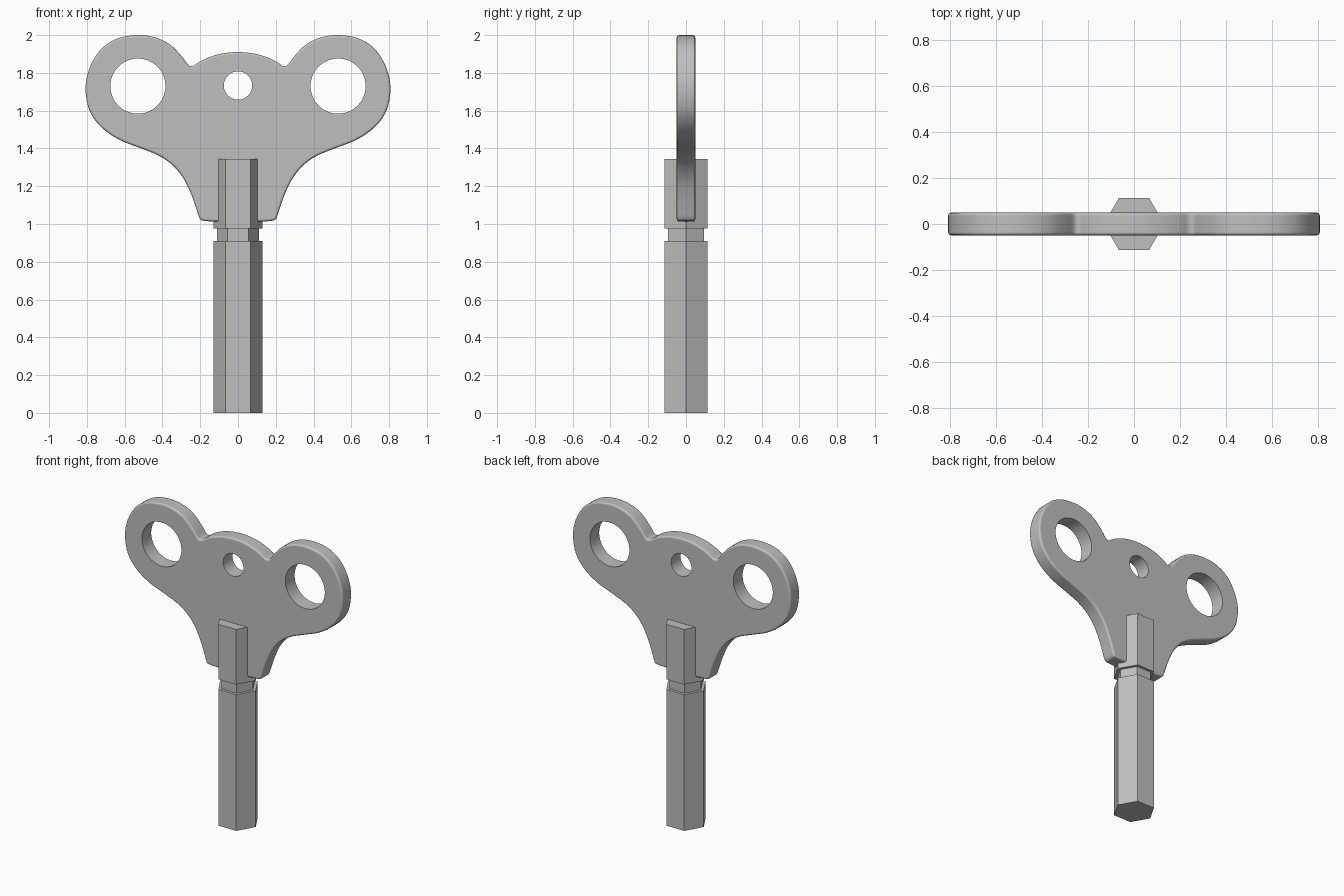
import bpy, bmesh, math
from mathutils import Vector

if "Cube" in bpy.data.objects:
    bpy.data.objects.remove(bpy.data.objects["Cube"])

steel = bpy.data.materials.new("grey_steel")
steel.diffuse_color = (0.52, 0.52, 0.52, 1)
steel.use_nodes = True
steel.node_tree.nodes["Principled BSDF"].inputs["Base Color"].default_value = steel.diffuse_color
steel.roughness = 0.6


def make_object(name, bm):
    bmesh.ops.recalc_face_normals(bm, faces=bm.faces)
    mesh = bpy.data.meshes.new(name)
    bm.to_mesh(mesh)
    bm.free()
    ob = bpy.data.objects.new(name, mesh)
    mesh.materials.append(steel)
    bpy.context.collection.objects.link(ob)
    return ob


def smooth_loop(pts, steps):
    """Closed Catmull-Rom curve through the points."""
    out, n = [], len(pts)
    for i in range(n):
        a, b, c, d = (Vector(pts[(i + k) % n]) for k in (-1, 0, 1, 2))
        for s in range(steps):
            t = s / steps
            out.append(0.5 * (2 * b + (c - a) * t + (2 * a - 5 * b + 4 * c - d) * t * t
                              + (3 * b - a - 3 * c + d) * t ** 3))
    return out


# Hexagonal shaft with a narrow neck groove
R, NECK = 0.131, 0.11
bm = bmesh.new()
rings = []
for r, z in [(R, 0), (R, 0.91), (NECK, 0.91), (NECK, 0.977), (R, 0.977), (R, 1.345)]:
    rings.append([bm.verts.new((r * math.cos(i * math.pi / 3), r * math.sin(i * math.pi / 3), z))
                  for i in range(6)])
for lo, hi in zip(rings, rings[1:]):
    for i in range(6):
        j = (i + 1) % 6
        bm.faces.new((lo[i], lo[j], hi[j], hi[i]))
bm.faces.new(rings[0])
bm.faces.new(rings[-1])
make_object("hex_shaft", bm)

# Winged handle plate: right half outline, mirrored
half = [(0, 1.91), (0.075, 1.904), (0.145, 1.886), (0.20, 1.861), (0.236, 1.838), (0.262, 1.842),
        (0.30, 1.89), (0.36, 1.95), (0.44, 1.988), (0.53, 2.0), (0.63, 1.985), (0.71, 1.94),
        (0.765, 1.87), (0.797, 1.79), (0.807, 1.71), (0.793, 1.62), (0.757, 1.55), (0.70, 1.492),
        (0.62, 1.442), (0.52, 1.403), (0.42, 1.362), (0.345, 1.31), (0.285, 1.235), (0.245, 1.15),
        (0.22, 1.08), (0.204, 1.033), (0.185, 1.018), (0.12, 1.013), (0, 1.01)]
outline = smooth_loop(half + [(-x, z) for x, z in half[-2:0:-1]], 5)
T = 0.049
bm = bmesh.new()
front = [bm.verts.new((p.x, -T, p.y)) for p in outline]
back = [bm.verts.new((p.x, T, p.y)) for p in outline]
caps = [bm.faces.new(front), bm.faces.new(back)]
for i in range(len(outline)):
    j = (i + 1) % len(outline)
    bm.faces.new((front[i], front[j], back[j], back[i]))
bmesh.ops.recalc_face_normals(bm, faces=bm.faces)
# Rounded rim
bmesh.ops.bevel(bm, geom=[e for f in caps for e in f.edges], offset=0.013,
                segments=4, profile=0.5, affect='EDGES', clamp_overlap=False)
handle = make_object("winged_handle", bm)

# Finger holes and hanging hole
bpy.context.view_layer.objects.active = handle
for x, z, r in [(-0.53, 1.73, 0.146), (0, 1.733, 0.075), (0.53, 1.73, 0.146)]:
    bpy.ops.mesh.primitive_cylinder_add(vertices=48, radius=r, depth=0.4, location=(x, 0, z),
                                        rotation=(math.pi / 2, 0, 0))
    cutter = bpy.context.object
    cutter.name = "hole_cutter"
    cutter.data.materials.append(steel)
    bpy.context.view_layer.objects.active = handle
    mod = handle.modifiers.new("hole", 'BOOLEAN')
    mod.operation, mod.solver, mod.object = 'DIFFERENCE', 'EXACT', cutter
    bpy.ops.object.modifier_apply(modifier=mod.name)
    bpy.data.objects.remove(cutter)

# Smooth sides, crisp hole edges, flat plate faces
bpy.ops.object.select_all(action='DESELECT')
handle.select_set(True)
bpy.context.view_layer.objects.active = handle
bpy.ops.object.shade_smooth_by_angle(angle=math.radians(35))
wn = handle.modifiers.new("weighted", 'WEIGHTED_NORMAL')
wn.keep_sharp = True
